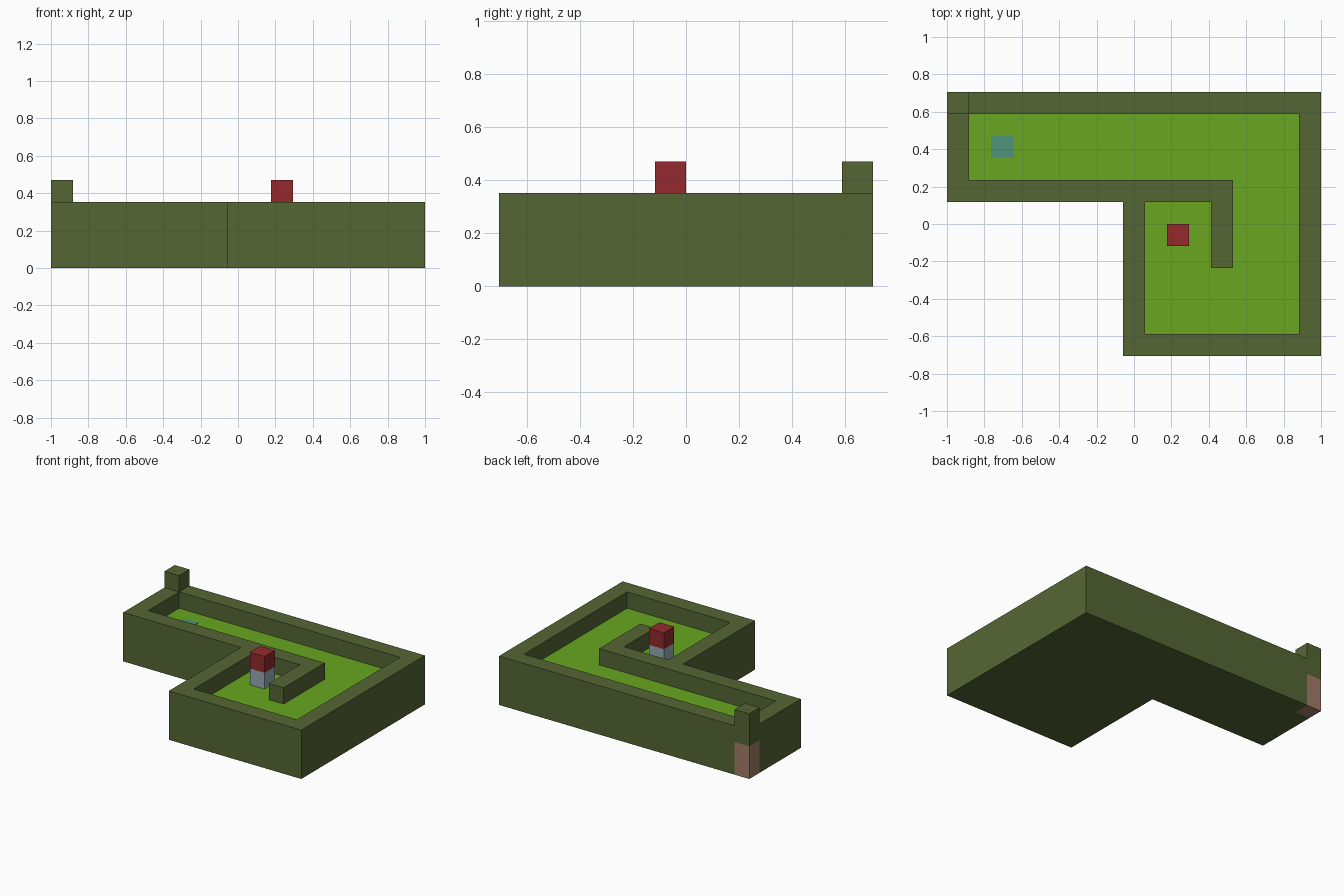
import bpy
import bmesh

cube = bpy.data.objects.get("Cube")
if cube:
    bpy.data.objects.remove(cube, do_unlink=True)

# The whole layout sits on a square grid, 17 cells wide and 12 deep
CELL = 2 / 17


def material(name, rgb):
    def linear(v):
        v /= 255
        return v / 12.92 if v <= 0.04045 else ((v + 0.055) / 1.055) ** 2.4
    color = [linear(v) for v in rgb] + [1.0]
    m = bpy.data.materials.new(name)
    m.diffuse_color = color
    m.use_nodes = True
    m.node_tree.nodes["Principled BSDF"].inputs["Base Color"].default_value = color
    return m


olive = material("olive", (85, 102, 52))
grass = material("grass green", (104, 166, 32))
red = material("dark red", (148, 42, 46))
teal = material("teal", (78, 146, 124))
steel = material("pale steel", (150, 172, 182))
brown = material("clay brown", (162, 124, 104))


def prism(name, outline, low, high, mats):
    """Extrude an outline given in grid cells between two levels."""
    bm = bmesh.new()
    verts = [bm.verts.new(((i - 8.5) * CELL, (j - 6) * CELL, low * CELL))
             for i, j in outline]
    base = bm.faces.new(verts)
    top = bmesh.ops.extrude_face_region(bm, geom=[base])["geom"]
    moved = [v for v in top if isinstance(v, bmesh.types.BMVert)]
    bmesh.ops.translate(bm, verts=moved, vec=(0, 0, (high - low) * CELL))
    bmesh.ops.recalc_face_normals(bm, faces=bm.faces)
    mesh = bpy.data.meshes.new(name)
    bm.to_mesh(mesh)
    bm.free()
    for m in mats:
        mesh.materials.append(m)
    obj = bpy.data.objects.new(name, mesh)
    bpy.context.collection.objects.link(obj)
    return obj


def block(name, i, j, low, high, mat):
    """One grid cell wide block."""
    square = [(i, j), (i + 1, j), (i + 1, j + 1), (i, j + 1)]
    return prism(name, square, low, high, [mat])


def cut(target, cutter):
    cutter.hide_render = True
    mod = target.modifiers.new("cut", "BOOLEAN")
    mod.operation = "DIFFERENCE"
    mod.solver = "EXACT"
    mod.object = cutter
    bpy.context.view_layer.objects.active = target
    bpy.ops.object.modifier_apply(modifier=mod.name)
    bpy.data.objects.remove(cutter, do_unlink=True)


# L-shaped body
body = prism("course_body",
             [(0, 7), (8, 7), (8, 0), (17, 0), (17, 12), (0, 12)],
             0, 3, [olive, grass])

# Sunken winding lane, with a green floor
lane = prism("lane_cutter",
             [(1, 8), (13, 8), (13, 4), (12, 4), (12, 7), (9, 7),
              (9, 1), (16, 1), (16, 11), (1, 11)],
             2, 4, [olive, grass])
for face in lane.data.polygons:
    if face.normal.z < -0.5:
        face.material_index = 1
cut(body, lane)

# Corner post: brown foot let into the body, olive cap above the wall
corner = prism("corner_cutter", [(-1, 11), (1, 11), (1, 13), (-1, 13)],
               -1, 2, [olive, grass])
cut(body, corner)
block("corner_foot", 0, 11, 0, 2, brown)
block("corner_cap", 0, 11, 3, 4, olive)

# Two-tone marker and the starting tile
block("marker_base", 10, 5, 2, 3, steel)
block("marker_top", 10, 5, 3, 4, red)
block("start_tile", 2, 9, 2, 2.03, teal)
